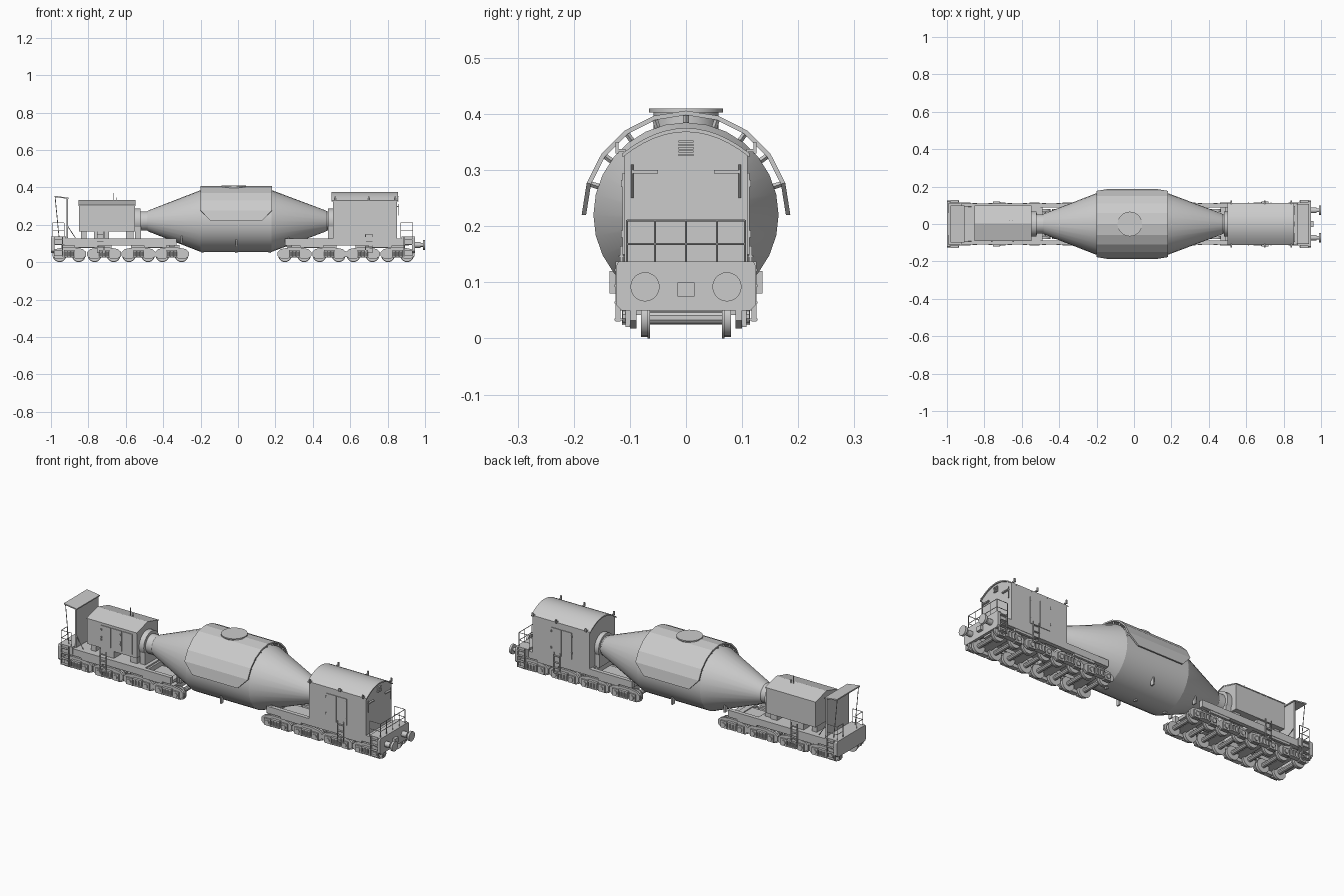
import bpy, bmesh, math
from mathutils import Vector, Matrix

if "Cube" in bpy.data.objects:
    bpy.data.objects.remove(bpy.data.objects["Cube"])


class Part:
    """Collects simple solids in one mesh object."""
    def __init__(self, name):
        self.name, self.bm = name, bmesh.new()

    def box(self, x0, x1, y0, y1, z0, z1):
        m = Matrix.Translation(((x0+x1)/2, (y0+y1)/2, (z0+z1)/2)) @ Matrix.Diagonal((x1-x0, y1-y0, z1-z0, 1))
        bmesh.ops.create_cube(self.bm, size=1, matrix=m)

    def box2(self, x0, x1, y0, y1, z0, z1):
        """Box on both sides of the centre line."""
        self.box(x0, x1, y0, y1, z0, z1)
        self.box(x0, x1, -y1, -y0, z0, z1)

    def rod(self, a, b, r, n=6, r2=None):
        a, b = Vector(a), Vector(b)
        rot = (b-a).to_track_quat('Z', 'Y').to_matrix().to_4x4()
        bmesh.ops.create_cone(self.bm, cap_ends=True, segments=n, radius1=r, radius2=r if r2 is None else r2,
                              depth=(b-a).length, matrix=Matrix.Translation((a+b)/2) @ rot)

    def loft(self, rings, closed=True):
        """Skin a list of point rings and cap both ends."""
        vs = [[self.bm.verts.new(p) for p in ring] for ring in rings]
        n = len(vs[0])
        for a, b in zip(vs, vs[1:]):
            for i in range(n):
                self.bm.faces.new((a[i], a[(i+1) % n], b[(i+1) % n], b[i]))
        self.bm.faces.new(vs[0])
        self.bm.faces.new(vs[-1])

    def prism_y(self, prof, y0, y1):
        self.loft([[(x, y, z) for x, z in prof] for y in (y0, y1)])

    def prism_x(self, prof, x0, x1):
        self.loft([[(x, y, z) for y, z in prof] for x in (x0, x1)])

    def lathe_x(self, prof, zc, n):
        self.loft([[(x, r*math.cos(2*math.pi*i/n), zc+r*math.sin(2*math.pi*i/n)) for i in range(n)]
                   for x, r in prof])

    def done(self, smooth=None):
        bmesh.ops.recalc_face_normals(self.bm, faces=self.bm.faces)
        me = bpy.data.meshes.new(self.name)
        self.bm.to_mesh(me)
        self.bm.free()
        ob = bpy.data.objects.new(self.name, me)
        bpy.context.collection.objects.link(ob)
        if smooth:
            bpy.ops.object.select_all(action='DESELECT')
            bpy.context.view_layer.objects.active = ob
            ob.select_set(True)
            bpy.ops.object.shade_smooth_by_angle(angle=math.radians(smooth))
        return ob


ZC = 0.22  # ladle axis height

# Ladle barrel with conical ends, trunnions and bearing collars
p = Part("ladle_barrel")
p.lathe_x([(-.55, .068), (-.522, .068), (-.522, .052), (-.485, .052), (-.48, .056), (-.2, .165),
           (.18, .165), (.47, .056), (.475, .052), (.482, .052), (.482, .066), (.515, .066)], ZC, 28)
p.done(20)

# Small lugs under the barrel
p = Part("barrel_lugs")
for x, z in ((-.19, .06), (-.01, .06), (.17, .06)):
    p.box(x-.006, x+.006, -.008, .008, z-.012, z+.02)
for x, y, z in ((-.3, .098, .12), (-.01, .136, .1), (.27, .098, .12)):
    p.box2(x-.004, x+.004, y-.02, y, z-.02, z+.02)
p.done()

# Heat shield: curved plate with clipped lower corners
p = Part("heat_shield")
rings = []
for i in range(11):
    a = math.pi*i/10
    x0, x1 = (-.147, .127) if i in (0, 10) else (-.2, .182)
    rings.append([(x, r*math.cos(a), ZC+r*math.sin(a)) for x, r in
                  ((x0, .178), (x1, .178), (x1, .186), (x0, .186))])
p.loft(rings)
p.done()

# Spacers between shield and barrel
p = Part("shield_spacers")
for x in (-.19, -.01, .172):
    for i in range(1, 10):
        a = math.pi*i/10
        c, s = math.cos(a), math.sin(a)
        p.rod((x, .16*c, ZC+.16*s), (x, .18*c, ZC+.18*s), .005, 4)
p.done()

# Pouring mouth
p = Part("ladle_mouth")
p.rod((-.022, 0, .37), (-.022, 0, .405), .058, 28)
p.rod((-.022, 0, .403), (-.022, 0, .41), .066, 28)
p.done(30)

# Two-axle bogie, instanced eight times
p = Part("bogie")
side = [(-.09, .032), (-.09, .055), (-.074, .07), (-.03, .078), (.03, .078), (.074, .07), (.09, .055), (.09, .032),
        (.072, .018), (.034, .018), (.028, .024), (-.028, .024), (-.034, .018), (-.072, .018)]
for s in (-1, 1):
    p.prism_y(side, s*.088, s*.1)
    for x in (-.051, .051):
        p.rod((x, s*.068, .037), (x, s*.08, .037), .034, 20)
        p.rod((x, s*.064, .037), (x, s*.069, .037), .037, 20)
        p.box(x-.019, x+.019, min(s*.1, s*.108), max(s*.1, s*.108), .02, .058)
        p.rod((x, s*.1, .039), (x, s*.113, .039), .012, 10)
    for x in (-.018, 0, .018):
        p.rod((x, s*.106, .03), (x, s*.106, .056), .008, 8)
    p.box(-.028, .028, min(s*.1, s*.114), max(s*.1, s*.114), .056, .064)
    p.box(-.028, .028, min(s*.1, s*.114), max(s*.1, s*.114), .024, .03)
for x in (-.051, .051):
    p.rod((x, -.07, .037), (x, .07, .037), .012, 10)
p.box(-.025, .025, -.09, .09, .042, .074)
p.rod((0, 0, .07), (0, 0, .085), .025, 12)
bogie = p.done(30)
XS = [-.903, -.716, -.532, -.353, .302, .487, .668, .853]
bogie.location.x = XS[0]
for x in XS[1:]:
    ob = bogie.copy()
    ob.name = "bogie"
    ob.location.x = x
    bpy.context.collection.objects.link(ob)

# Span bolsters tying bogie pairs
p = Part("span_bolsters")
for a, b in zip(XS[::2], XS[1::2]):
    p.box(a-.04, b+.04, -.045, .045, .075, .092)
    p.box2(a+.03, b-.03, .095, .108, .078, .092)
p.done()

# Main frames: side girders, cross members, deck, bearing pedestals
for name, xo, xi, xd, xb in (("left_frame", -.93, -.33, -.5, -.535), ("right_frame", .9, .25, .5, .498)):
    s = 1 if xo > 0 else -1
    p = Part(name)
    lo, hi = sorted((xo, xi))
    p.box2(lo, hi, .088, .11, .09, .127)
    for f in (0, .33, .66, .99):
        x = xo+(xd-xo)*f
        p.box(x-.015, x+.015, -.09, .09, .09, .118)
    p.box(xi+s*.01, xi+s*.04, -.09, .09, .082, .097)
    lo, hi = sorted((xo, xd))
    p.box(lo, hi, -.105, .105, .116, .126)
    p.box(xb-.016, xb+.016, -.06, .06, .12, .19)
    p.done()

# End beams with corner steps
p = Part("end_beams")
for x0, x1 in ((-1, -.92), (.875, .945)):
    prof = [(-.115, .05), (.115, .05), (.125, .06), (.125, .128), (.12, .137), (-.12, .137), (-.125, .128), (-.125, .06)]
    xe = (x0, x0+.015) if x0 < 0 else (x1-.015, x1)
    p.prism_x(prof, *xe)
    p.box(x0, x1, -.115, .115, .095, .137)
    xm = (x0+x1)/2
    for dx in (-.022, .022):
        p.box2(xm+dx-.002, xm+dx+.002, .117, .126, .03, .137)
    for z in (.032, .062, .092, .12):
        p.box2(xm-.022, xm+.022, .112, .127, z, z+.004)
p.done()

# Buffers on the right end
p = Part("buffers")
for y in (-.073, .073):
    p.rod((.94, y, .092), (.975, y, .092), .015, 14)
    p.rod((.97, y, .092), (.99, y, .092), .01, 14)
    p.rod((.988, y, .092), (1, y, .092), .026, 24)
p.box(.94, .96, -.015, .015, .075, .1)
p.done(30)

# Handrails at both ends
p = Part("handrails")
for xe, xin in ((.935, .87), (-.99, -.93)):
    ys = (-.105, -.055, 0, .055, .105) if xe > 0 else (-.11, -.06, .06, .11)
    for y in ys:
        p.rod((xe, y, .13), (xe, y, .21), .0018)
    for z in (.168, .21):
        spans = ((-.105, .105),) if xe > 0 else ((-.11, -.06), (.06, .11))
        for a, b in spans:
            p.rod((xe, a, z), (xe, b, z), .0018)
        for y in (ys[0], ys[-1]):
            p.rod((xe, y, z), (xin, y, z), .0018)
    for y in (ys[0], ys[-1]):
        p.rod((xin, y, .13), (xin, y, .21), .0018)
p.done()

# Large machine house with arched roof
R = []
for i in range(13):
    t = -1+i/6
    R.append((.113*t, .375-.045*t*t))
p = Part("machine_house")
p.prism_x([(-.11, .125), (.11, .125)]+[(y*.97, z-.004) for y, z in reversed(R)], .507, .85)
p.done()
p = Part("machine_house_roof")
p.prism_x(R+[(y, z-.007) for y, z in reversed(R)], .5, .856)
p.done(30)

# Doors, vent, lamps and lifting lugs of the machine house
p = Part("machine_house_fittings")
for x in (.612, .675):
    p.box2(x, x+.06, .108, .113, .15, .295)
for z in (.18, .27):
    for x in (.612, .733):
        p.box2(x-.003, x+.003, .111, .116, z, z+.012)
for z in range(5):
    p.box(.848, .857, -.013, .013, .325+z*.006, .329+z*.006)
p.box2(.848, .86, .05, .096, .294, .3)
for y in (-.096, .096):
    p.rod((.856, y, .25), (.856, y, .31), .002)
for x in (.52, .7, .84):
    p.box2(x-.004, x+.004, .108, .126, .332, .338)
    p.box2(x-.004, x+.004, .12, .126, .33, .35)
p.done()

# Small drive house with pitched roof, on pedestals
p = Part("drive_house")
p.prism_x([(-.088, .165), (.096, .165), (.096, .304), (.004, .328), (-.088, .304)], -.85, -.55)
p.prism_x([(-.091, .305), (.004, .331), (.099, .305), (.099, .3), (.004, .325), (-.091, .3)], -.852, -.548)
p.box(-.77, -.69, -.085, .085, .12, .167)
p.box(-.84, -.81, -.07, .07, .12, .167)
p.box(-.6, -.56, -.07, .07, .12, .167)
p.done()
p = Part("drive_house_fittings")
for x in (-.765, -.7, -.635):
    p.box2(x, x+.06, .086, .0915, .18, .29)
for z in (.21, .225, .265):
    p.box(-.764, -.756, -.096, -.088, z, z+.008)
    p.box(-.65, -.642, -.096, -.088, z, z+.008)
for x, top in ((-.664, .37), (-.648, .345)):
    p.rod((x, .02, .31), (x, .02, top), .002)
p.done()

# Operator shelter on the left end: back wall, sloped roof, struts
p = Part("operator_shelter")
p.box(-.917, -.91, -.095, .095, .13, .342)
p.prism_y([(-.982, .348), (-.905, .338), (-.905, .344), (-.982, .355)], -.1, .1)
for y in (-.092, .092):
    p.rod((-.978, y, .35), (-.957, y, .135), .002)
    p.rod((-.915, y, .2), (-.87, y, .13), .002)
p.done()

# Side ladders beside the houses
p = Part("side_ladders")
for x in (-.735, .7):
    for dx in (-.018, .018):
        p.box2(x+dx-.002, x+dx+.002, .112, .118, .05, .165)
    for z in (.052, .08, .11, .145):
        p.box2(x-.018, x+.018, .11, .12, z, z+.003)
p.done()
